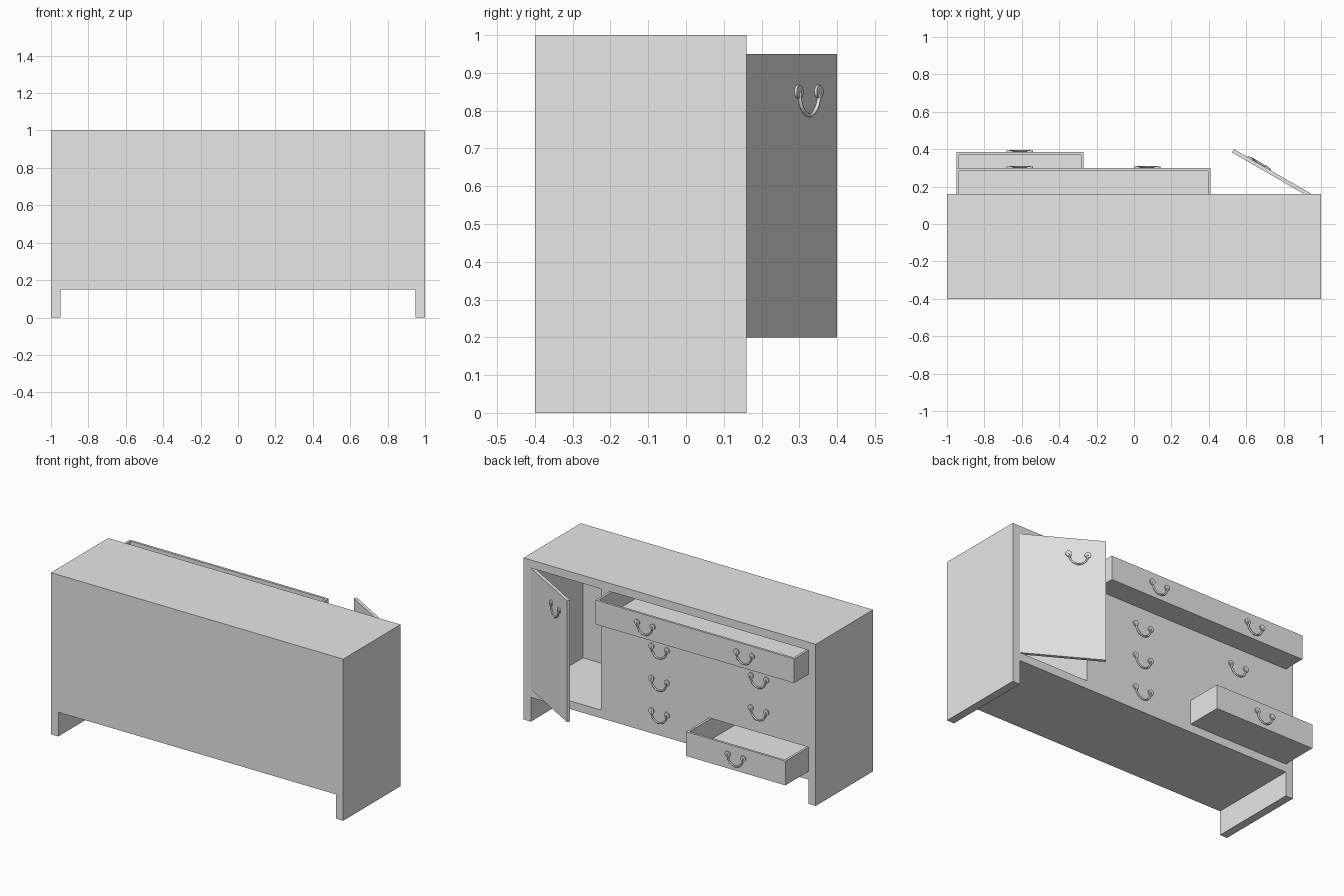
import bpy, bmesh, math
from mathutils import Matrix, Vector

cube = bpy.data.objects.get("Cube")
if cube:
    bpy.data.objects.remove(cube, do_unlink=True)

grey = bpy.data.materials.new("plain_grey")
grey.use_nodes = True
grey.diffuse_color = (0.8, 0.8, 0.8, 1)
grey.node_tree.nodes["Principled BSDF"].inputs["Base Color"].default_value = (0.8, 0.8, 0.8, 1)

FACE, BACK = 0.16, -0.4      # depth limits of the carcass
PANEL, WALL = 0.05, 0.02     # carcass and drawer thicknesses
OPEN_LOW, OPEN_TOP = 0.2, 0.95
COLUMN_SPLIT, DRAWER_END, DOOR_START = -0.27, 0.41, 0.47


def add_object(name, data, matrix=Matrix()):
    obj = bpy.data.objects.new(name, data)
    data.materials.append(grey)
    obj.matrix_world = matrix
    bpy.context.collection.objects.link(obj)
    return obj


def box(name, low, high, hollow=False, matrix=Matrix()):
    """Box between two corners; a hollow one is open at the top like a tray."""
    low, high = Vector(low), Vector(high)
    bm = bmesh.new()
    bmesh.ops.create_cube(bm, size=1)
    bmesh.ops.scale(bm, vec=high - low, verts=bm.verts)
    bmesh.ops.translate(bm, vec=(low + high) / 2, verts=bm.verts)
    if hollow:
        bm.normal_update()
        top = max(bm.faces, key=lambda f: f.normal.z)
        bmesh.ops.inset_region(bm, faces=[top], thickness=WALL)
        extruded = bmesh.ops.extrude_face_region(bm, geom=[top])["geom"]
        verts = [v for v in extruded if isinstance(v, bmesh.types.BMVert)]
        bmesh.ops.translate(bm, vec=(0, 0, low.z + WALL - high.z), verts=verts)
        if top.is_valid:
            bmesh.ops.delete(bm, geom=[top], context='FACES_ONLY')
        bmesh.ops.recalc_face_normals(bm, faces=bm.faces)
    mesh = bpy.data.meshes.new(name)
    bm.to_mesh(mesh)
    bm.free()
    return add_object(name, mesh, matrix)


def handle(name, matrix):
    """Drooping bail pull on two round plates, facing local +y."""
    half, drop = 0.053, 0.062
    # round mounting plates
    bm = bmesh.new()
    for side in (-1, 1):
        place = Matrix.Translation((side * half, 0.003, 0)) @ Matrix.Rotation(math.pi / 2, 4, 'X')
        bmesh.ops.create_cone(bm, cap_ends=True, segments=20, radius1=0.018,
                              radius2=0.018, depth=0.008, matrix=place)
    mesh = bpy.data.meshes.new(name + "_plates")
    bm.to_mesh(mesh)
    bm.free()
    for poly in mesh.polygons:
        poly.use_smooth = len(poly.vertices) == 4
    for edge in mesh.edges:
        edge.use_edge_sharp = True if abs(mesh.vertices[edge.vertices[0]].co.y
                                          - mesh.vertices[edge.vertices[1]].co.y) < 0.001 else False
    add_object(name + "_plates", mesh, matrix)
    # curved bar
    curve = bpy.data.curves.new(name + "_bar", 'CURVE')
    curve.dimensions = '3D'
    curve.bevel_depth = 0.005
    curve.bevel_resolution = 2
    curve.use_fill_caps = True
    spline = curve.splines.new('POLY')
    steps = 16
    spline.points.add(steps)
    for i, point in enumerate(spline.points):
        a = math.pi * i / steps
        point.co = (half * math.cos(a), 0.005, -drop * math.sin(a), 1)
    add_object(name + "_bar", curve, matrix)


def drawer(name, x0, x1, z, pull, handles):
    front = FACE + pull
    box(name, (x0, front - 0.5, z), (x1, front, z + 0.15), hollow=True)
    for i, x in enumerate(handles):
        handle(f"{name}_handle_{i + 1}", Matrix.Translation((x, front, z + 0.09)))


# Carcass: side panels reach the floor as legs
for side, name in ((-1, "right_side"), (1, "left_side")):
    xs = sorted((side * 0.95, side * 1.0))
    box(name, (xs[0], BACK, 0), (xs[1], FACE, 1))
box("top_panel", (-0.95, BACK, OPEN_TOP), (0.95, FACE, 1))
box("bottom_panel", (-0.95, BACK, OPEN_LOW - PANEL), (0.95, FACE, OPEN_LOW))
box("back_panel", (-0.95, BACK, OPEN_LOW), (0.95, BACK + PANEL, OPEN_TOP))
box("divider", (DRAWER_END, BACK + PANEL, OPEN_LOW), (DOOR_START, FACE, OPEN_TOP))

# Rails between the drawer rows
rows = [OPEN_LOW + 0.2 * i for i in range(4)]
for i, z in enumerate(rows[1:]):
    box(f"rail_{i + 1}", (-0.95, BACK + PANEL, z - PANEL), (DRAWER_END, FACE, z))

# Two columns of drawers, the lowest outer one pulled out
centres = ((-0.95 + COLUMN_SPLIT) / 2, (COLUMN_SPLIT + DRAWER_END) / 2)
for i, z in enumerate(rows[:3]):
    drawer(f"outer_drawer_{i + 1}", -0.95, COLUMN_SPLIT, z, 0.225 if i == 0 else 0, centres[:1])
    drawer(f"inner_drawer_{i + 1}", COLUMN_SPLIT, DRAWER_END, z, 0, centres[1:])

# Wide top drawer, partly open
drawer("wide_drawer", -0.95, DRAWER_END, rows[3], 0.14, centres)

# Door swung open on its hinge
hinge = Matrix.Translation((0.95, FACE, 0)) @ Matrix.Rotation(math.radians(-30), 4, 'Z')
box("door", (-0.48, -WALL, OPEN_LOW), (0, 0, OPEN_TOP), matrix=hinge)
handle("door_handle", hinge @ Matrix.Translation((-0.325, 0, 0.85)))
